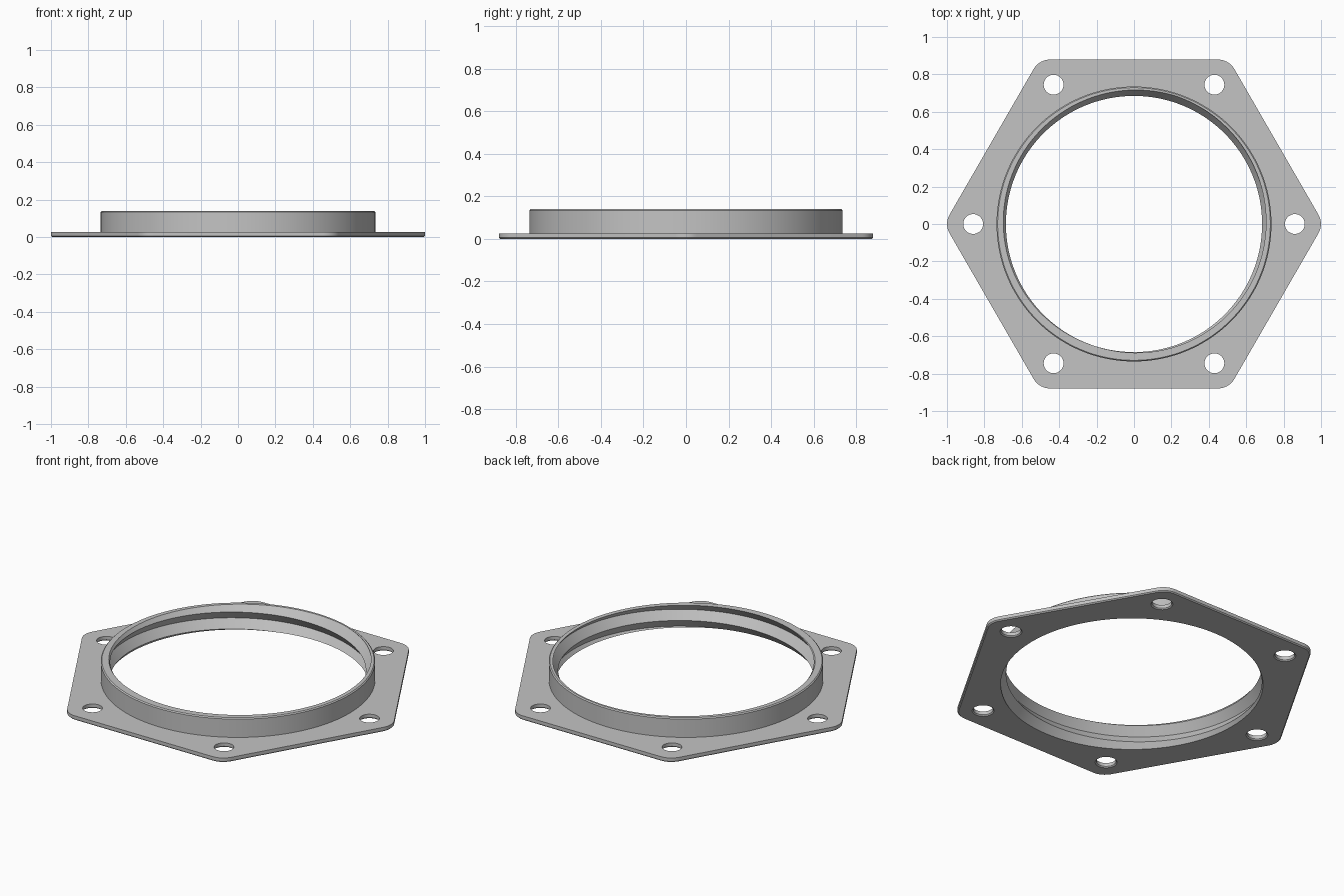
import bpy, bmesh
from math import pi, sin, cos, radians, sqrt, floor

cube = bpy.data.objects.get("Cube")
if cube:
    bpy.data.objects.remove(cube)

gray = bpy.data.materials.new("plain_gray")
gray.use_nodes = True
gray.diffuse_color = (0.55, 0.55, 0.55, 1)
gray.node_tree.nodes["Principled BSDF"].inputs["Base Color"].default_value = gray.diffuse_color


def finish(name, bm):
    bmesh.ops.recalc_face_normals(bm, faces=bm.faces)
    mesh = bpy.data.meshes.new(name)
    bm.to_mesh(mesh)
    bm.free()
    mesh.materials.append(gray)
    obj = bpy.data.objects.new(name, mesh)
    bpy.context.collection.objects.link(obj)
    bpy.ops.object.select_all(action='DESELECT')
    obj.select_set(True)
    bpy.context.view_layer.objects.active = obj
    bpy.ops.object.shade_smooth_by_angle(angle=radians(30))


def circle(cx, cy, r, n):
    return [(cx + r * cos(2 * pi * i / n), cy + r * sin(2 * pi * i / n)) for i in range(n)]


def rounded_hexagon(apothem, r, steps=8):
    reach = (apothem - r) * 2 / sqrt(3)
    points = []
    for k in range(6):
        a = k * pi / 3
        for s in range(steps + 1):
            b = a - pi / 6 + pi / 3 * s / steps
            points.append((reach * cos(a) + r * cos(b), reach * sin(a) + r * sin(b)))
    return points


# Flange: rounded hexagonal plate with six bolt holes and chamfered lower edges
THICK, CHAMFER, OUTER = 0.026, 0.006, 0.735
bm = bmesh.new()
outlines = [(rounded_hexagon(0.879 - CHAMFER, 0.1 - CHAMFER), rounded_hexagon(0.879, 0.1)),
            (circle(0, 0, OUTER - 0.002, 128), circle(0, 0, OUTER - 0.002, 128))]
for k in range(6):
    x, y = 0.86 * cos(k * pi / 3), 0.86 * sin(k * pi / 3)
    outlines.append((circle(x, y, 0.053 + CHAMFER, 32), circle(x, y, 0.053, 32)))
bottom_edges, top_edges = [], []
for low, full in outlines:
    n = len(low)
    tiers = [[bm.verts.new((*p, z)) for p in pts]
             for pts, z in ((low, 0), (full, CHAMFER), (full, THICK))]
    for a, b in zip(tiers, tiers[1:]):
        for i in range(n):
            j = (i + 1) % n
            bm.faces.new((a[i], a[j], b[j], b[i]))
    for tier, store in ((tiers[0], bottom_edges), (tiers[2], top_edges)):
        store += [bm.edges.get((tier[i], tier[(i + 1) % n])) for i in range(n)]
for edges, normal in ((bottom_edges, (0, 0, -1)), (top_edges, (0, 0, 1))):
    bmesh.ops.triangle_fill(bm, use_beauty=True, use_dissolve=False, edges=edges, normal=normal)
finish("flange", bm)

# Collar: raised ring with a single helical thread on its inner wall
HEIGHT, PITCH, CREST, ROOT, SEGMENTS = 0.14, 0.1, 0.685, 0.72, 128


def thread_radius(z, crest_z):
    t = (z - crest_z) / PITCH
    return CREST + (ROOT - CREST) * 2 * abs(t - floor(t + 0.5))


bm = bmesh.new()
columns = []
for i in range(SEGMENTS + 1):
    angle = 2 * pi * i / SEGMENTS
    crest_z = 0.07 + PITCH * i / SEGMENTS
    levels = [min(max(crest_z + k * PITCH / 2, 0), HEIGHT) for k in range(-5, 5)]
    profile = [(thread_radius(z, crest_z), z) for z in levels]
    profile += [(OUTER - 0.006, HEIGHT), (OUTER, HEIGHT - 0.006), (OUTER, 0)]
    columns.append([bm.verts.new((r * cos(angle), r * sin(angle), z)) for r, z in profile])
for a, b in zip(columns, columns[1:]):
    for k in range(len(a)):
        m = (k + 1) % len(a)
        bm.faces.new((a[k], b[k], b[m], a[m]))
bmesh.ops.remove_doubles(bm, verts=bm.verts, dist=0.00005)
bmesh.ops.dissolve_degenerate(bm, edges=bm.edges, dist=0.00005)
finish("threaded_collar", bm)
